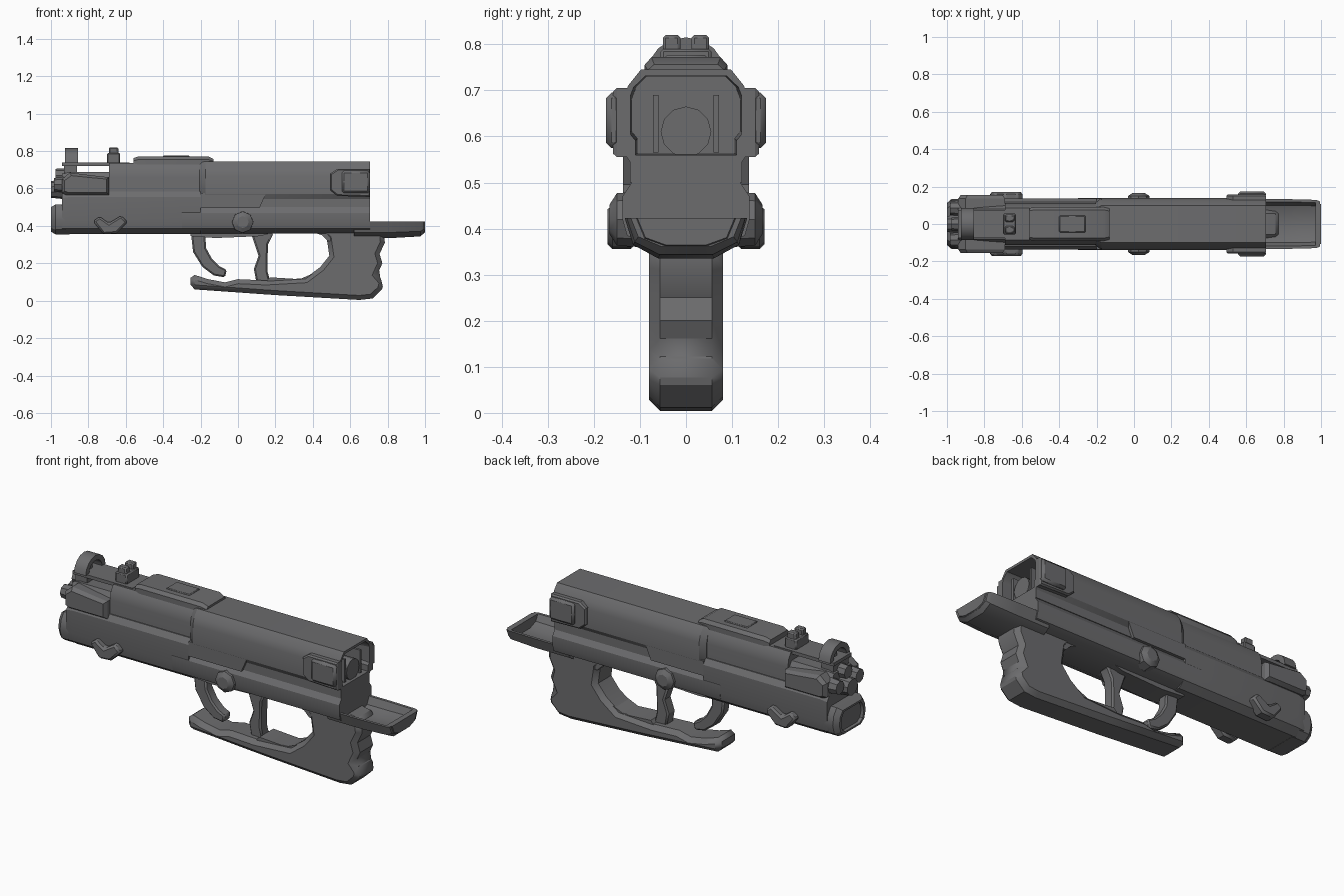
import bpy, bmesh, math
from mathutils import Vector

cube = bpy.data.objects.get("Cube")
if cube:
    bpy.data.objects.remove(cube, do_unlink=True)

grey = bpy.data.materials.new("gunmetal grey")
grey.use_nodes = True
COLOR = (0.15, 0.15, 0.155, 1)
grey.diffuse_color = COLOR
grey.node_tree.nodes["Principled BSDF"].inputs["Base Color"].default_value = COLOR


def finish(name, bm, bevel=0):
    bmesh.ops.recalc_face_normals(bm, faces=bm.faces)
    mesh = bpy.data.meshes.new(name)
    bm.to_mesh(mesh)
    bm.free()
    mesh.materials.append(grey)
    ob = bpy.data.objects.new(name, mesh)
    bpy.context.collection.objects.link(ob)
    if bevel:
        mod = ob.modifiers.new("soft edges", 'BEVEL')
        mod.width = bevel
        mod.segments = 1
        mod.limit_method = 'ANGLE'
        mod.angle_limit = math.radians(50)
    bpy.ops.object.select_all(action='DESELECT')
    ob.select_set(True)
    bpy.context.view_layer.objects.active = ob
    bpy.ops.object.shade_smooth_by_angle(angle=math.radians(30))


def skin(name, rings, bevel=0):
    """Join equal rings of points and cap both ends."""
    bm = bmesh.new()
    loops = [[bm.verts.new(p) for p in r] for r in rings]
    for a, b in zip(loops, loops[1:]):
        for i in range(len(a)):
            j = (i + 1) % len(a)
            bm.faces.new((a[i], a[j], b[j], b[i]))
    bm.faces.new(loops[0])
    bm.faces.new(loops[-1])
    finish(name, bm, bevel)


def hull_along_x(name, half, stations):
    """Mirror a half (y, z) section; stations are (x, width scale, height scale, pivot z)."""
    section = half + [(-y, z) for y, z in reversed(half)]
    skin(name, [[(x, y * w, pz + (z - pz) * h) for y, z in section] for x, w, h, pz in stations])


def side_plate(name, outline, y0, y1, bevel=0):
    skin(name, [[(x, y, z) for x, z in outline] for y in (y0, y1)], bevel)


def box(name, x, y, z, bevel=0):
    side_plate(name, [(x[0], z[0]), (x[1], z[0]), (x[1], z[1]), (x[0], z[1])], y[0], y[1], bevel)


def rod(name, start, end, r0, r1, sides=8):
    a, b = Vector(start), Vector(end)
    bm = bmesh.new()
    turn = (b - a).to_track_quat('Z', 'Y').to_matrix().to_4x4()
    turn.translation = (a + b) / 2
    bmesh.ops.create_cone(bm, cap_ends=True, segments=sides, radius1=r0,
                          radius2=r1, depth=(b - a).length, matrix=turn)
    finish(name, bm)


# Upper housing with a hollow rear end
upper = [(.122, .50), (.122, .545), (.138, .57), (.138, .67), (.126, .71), (.098, .745)]
hull_along_x("rear_slide", upper,
             [(-.205, .84, .97, .5), (-.175, 1, 1, .5), (.705, 1, 1, .5),
              (.705, .9, .7, .7), (.58, .86, .68, .7)])
hull_along_x("front_slide", [(.11, .48), (.112, .66), (.105, .705), (.085, .735)],
             [(-.69, 1, 1, .5), (-.15, 1, 1, .5)])
hull_along_x("front_block", [(.105, .48), (.105, .65), (.08, .688)],
             [(-.94, .9, .95, .5), (-.9, 1, 1, .5), (-.68, 1, 1, .5)])
rod("rear_cylinder", (.56, 0, .61), (.69, 0, .61), .055, .055, 12)

# Lower frame, front shelf and hollow nose
hull_along_x("lower_frame", [(.075, .36), (.128, .385), (.138, .42), (.138, .47), (.118, .5), (.108, .515)],
             [(-.3, 1, 1, .4), (.705, 1, 1, .4)])
hull_along_x("front_frame", [(.09, .356), (.128, .385), (.137, .43), (.137, .555), (.117, .585)],
             [(-.94, .96, .95, .4), (-.9, 1, 1, .4), (-.2, 1, 1, .4)])
hull_along_x("nose", [(.085, .355), (.12, .38), (.134, .43), (.125, .48), (.10, .515)],
             [(-.9, 1, 1, .42), (-.975, 1, 1, .42), (-1, .84, .82, .43),
              (-1, .72, .7, .43), (-.985, .7, .66, .43)])

# Concave tail tray
tray = [(.06, .335), (.115, .365), (.133, .423), (.118, .423), (.10, .385), (.05, .365)]
hull_along_x("tail_tray", tray, [(.62, 1, 1, .423), (.82, 1, 1, .423), (.975, .97, .9, .423), (.995, .9, .7, .423)])
hull_along_x("tail_end", [(.05, .35), (.10, .37), (.12, .423)],
             [(.97, 1, 1, .423), (1, .88, .8, .423)])

# Grip and lower guard
grip = [(-.255, .062), (.2, .03), (.65, .004), (.72, .012), (.77, .06), (.78, .10), (.745, .14),
        (.772, .20), (.757, .25), (.785, .31), (.78, .38), (.68, .40), (.42, .39), (.475, .33),
        (.488, .24), (.44, .18), (.36, .12), (.15, .108), (0, .115), (-.07, .098), (-.16, .115), (-.255, .145)]
side_plate("grip_and_guard", grip, -.08, .08, .024)
side_plate("grip_web", [(.40, .39), (.40, .365), (.45, .35), (.48, .32), (.56, .32), (.56, .39)], -.075, .075)
side_plate("guard_ramp", [(.14, .09), (.17, .125), (.33, .115), (.40, .145), (.42, .10)], -.06, .06)

# Trigger, pillar and their mount
side_plate("pillar", [(.10, .09), (.085, .17), (.11, .24), (.07, .36), (.19, .36),
                      (.16, .30), (.157, .16), (.175, .09)], -.032, .032, .008)
arc = [(-.25, .35), (-.24, .26), (-.19, .18), (-.13, .135), (-.07, .125)]
inner = [(-.06, .165), (-.10, .185), (-.14, .225), (-.17, .28), (-.175, .35)]
side_plate("trigger", arc + inner, -.03, .03, .008)
side_plate("trigger_mount", [(-.255, .37), (-.255, .345), (-.12, .335), (.12, .345), (.2, .37)], -.06, .06)

# Top plate with a raised lid
hull_along_x("top_plate", [(.09, .72), (.09, .755), (.075, .772)],
             [(-.56, .95, .8, .72), (-.53, 1, 1, .72), (-.16, 1, 1, .72), (-.13, .92, .7, .72)])
box("top_lid", (-.40, -.26), (-.045, .045), (.765, .777), .004)

# Front bridge, hooded sight and notched sight
box("sight_bridge", (-.94, -.58), (-.075, .075), (.72, .738))
box("bridge_foot", (-.93, -.86), (-.065, .065), (.66, .73))
hood = [(math.cos(math.pi * i / 8), math.sin(math.pi * i / 8)) for i in range(9)]
outer = [(.085 * c, .735 + .08 * s) for c, s in hood]
inside = [(.056 * c, .735 + .052 * s) for c, s in reversed(hood)]
skin("sight_hood", [[(x, y, z) for y, z in outer + inside] for x in (-.925, -.855)])
box("front_post", (-.9, -.88), (-.01, .01), (.735, .785))
box("rear_sight_base", (-.70, -.63), (-.055, .055), (.73, .79), .006)

# Muzzle cluster
rod("muzzle", (-.90, 0, .595), (-1, 0, .595), .055, .045, 10)
rod("upper_muzzle", (-.90, 0, .67), (-.975, 0, .67), .04, .035)

# Paired side parts
for s, side in ((1, "left"), (-1, "right")):
    box(side + "_sight_ear", (-.69, -.64), (s * .012, s * .05), (.75, .82), .006)
    rod(side + "_muzzle_lug", (-.90, s * .085, .62), (-.985, s * .085, .62), .045, .036)
    cheek = [(-.94, .575), (-.92, .565), (-.69, .565), (-.69, .66), (-.78, .67), (-.9, .685), (-.94, .65)]
    skin(side + "_cheek_block", [[(x, s * .08, z) for x, z in cheek], [(x, s * .135, z) for x, z in cheek],
                                 [(-.81 + (x + .81) * .9, s * .155, .62 + (z - .62) * .75) for x, z in cheek]])
    # Stepped rear pads and fins inside the hollow end
    pad = [(.495, .59), (.53, .56), (.705, .555), (.705, .705), (.53, .705), (.495, .68)]
    skin(side + "_rear_pad", [[(x, s * .12, z) for x, z in pad], [(x, s * .15, z) for x, z in pad],
                              [(.6 + (x - .6) * .95, s * .158, .63 + (z - .63) * .9) for x, z in pad]])
    box(side + "_pad_ridge", (.555, .705), (s * .14, s * .174), (.575, .695), .012)
    box(side + "_inner_fin", (.57, .69), (s * .06, s * .072), (.565, .69))
    # Bent lug under the nose
    lug = [(-.775, .425), (-.74, .45), (-.69, .415), (-.625, .455), (-.59, .42), (-.65, .36), (-.72, .355)]
    side_plate(side + "_bent_lug", lug, s * .11, s * .17, .01)
    # Pivot knob and the panel filling the front of the side groove
    rod(side + "_pivot_knob", (.025, s * .10, .42), (.025, s * .15, .42), .06, .057)
    rod(side + "_knob_cap", (.025, s * .15, .42), (.025, s * .166, .42), .057, .032)
    side_plate(side + "_side_panel", [(-.2, .495), (.115, .495), (.15, .575), (-.2, .575)], s * .10, s * .137)
